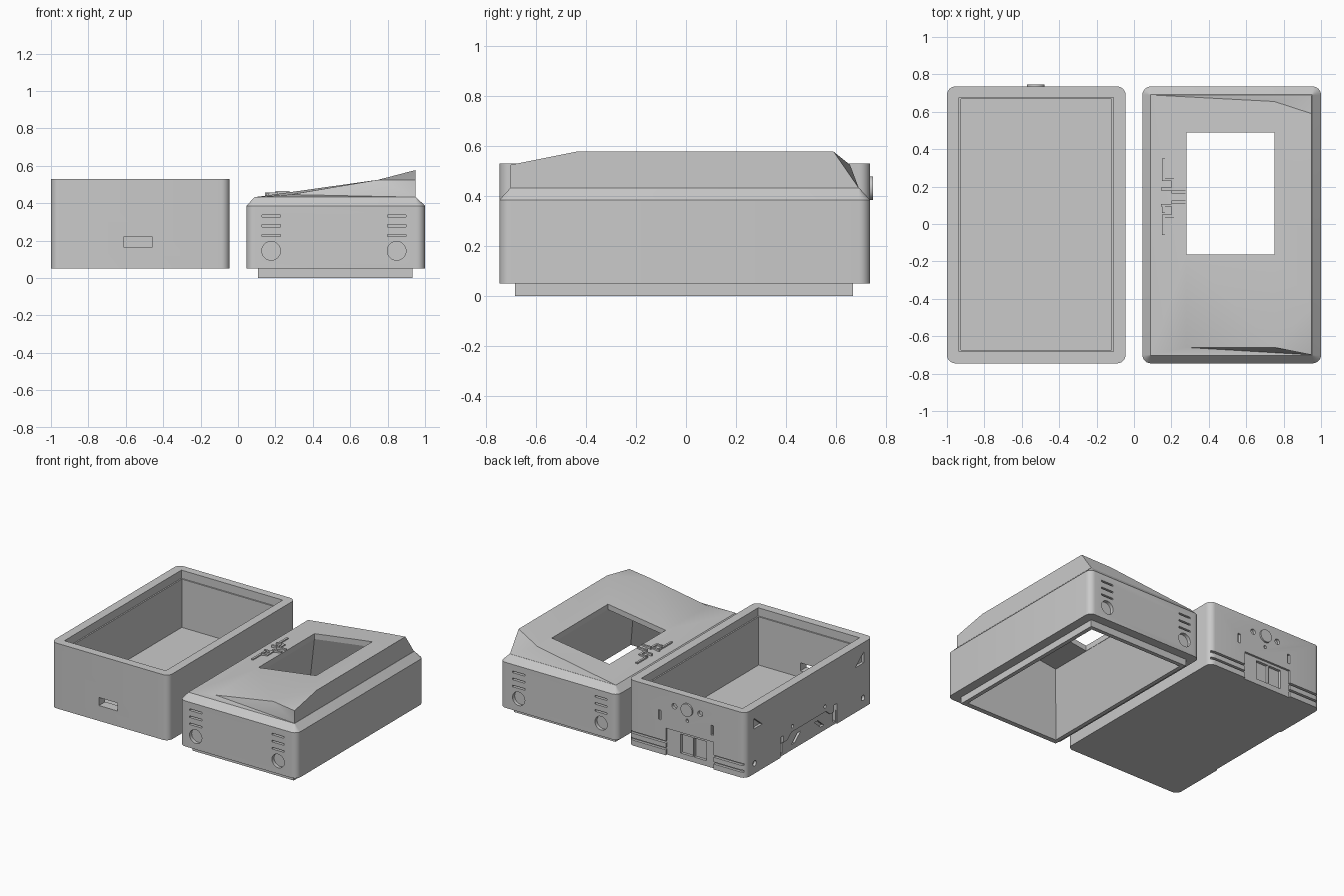
import bpy, bmesh, math
from mathutils import Matrix

if "Cube" in bpy.data.objects:
    bpy.data.objects.remove(bpy.data.objects["Cube"])

COLOUR = (0.59, 0.59, 0.59, 1)
grey = bpy.data.materials.new("plain grey")
grey.use_nodes = True
grey.diffuse_color = COLOUR
grey.node_tree.nodes["Principled BSDF"].inputs["Base Color"].default_value = COLOUR


def make(name, bm):
    bmesh.ops.recalc_face_normals(bm, faces=bm.faces)
    me = bpy.data.meshes.new(name)
    bm.to_mesh(me)
    bm.free()
    me.materials.append(grey)
    ob = bpy.data.objects.new(name, me)
    bpy.context.collection.objects.link(ob)
    return ob


def combine(target, tool, mode="DIFFERENCE"):
    mod = target.modifiers.new("bool", "BOOLEAN")
    mod.operation, mod.solver, mod.object = mode, "EXACT", tool
    bpy.context.view_layer.objects.active = target
    bpy.ops.object.modifier_apply(modifier=mod.name)
    bpy.data.objects.remove(tool)


def rounded(x0, x1, y0, y1, r, seg=6):
    pts = []
    corners = [(x1 - r, y1 - r), (x0 + r, y1 - r), (x0 + r, y0 + r), (x1 - r, y0 + r)]
    for q, (cx, cy) in enumerate(corners):
        for i in range(seg + 1):
            a = (q + i / seg) * math.pi / 2
            pts.append((cx + r * math.cos(a), cy + r * math.sin(a)))
    return pts


def loft(name, layers):
    """Stack outlines given as (points, z) into a closed solid."""
    bm = bmesh.new()
    rings = [[bm.verts.new((x, y, z)) for x, y in pts] for pts, z in layers]
    n = len(rings[0])
    for low, high in zip(rings, rings[1:]):
        for i in range(n):
            j = (i + 1) % n
            bm.faces.new((low[i], low[j], high[j], high[i]))
    bm.faces.new(rings[0][::-1])
    bm.faces.new(rings[-1])
    return make(name, bm)


def block(name, x0, x1, y0, y1, z0, z1):
    pts = [(x0, y0), (x1, y0), (x1, y1), (x0, y1)]
    return loft(name, [(pts, z0), (pts, z1)])


def disc(name, centre, r, depth, axis="Y", sides=32):
    bm = bmesh.new()
    bmesh.ops.create_cone(bm, cap_ends=True, segments=sides, radius1=r, radius2=r, depth=depth)
    turn = Matrix.Rotation(math.pi / 2, 4, "X" if axis == "Y" else "Y")
    bmesh.ops.transform(bm, matrix=Matrix.Translation(centre) @ turn, verts=bm.verts)
    return make(name, bm)


def side_prism(name, yz, x0, x1):
    bm = bmesh.new()
    a, b = [[bm.verts.new((x, y, z)) for y, z in yz] for x in (x0, x1)]
    for i in range(len(yz)):
        j = (i + 1) % len(yz)
        bm.faces.new((a[i], a[j], b[j], b[i]))
    bm.faces.new(a[::-1])
    bm.faces.new(b)
    return make(name, bm)


FRONT, BACK = -0.745, 0.735

# ---- Open box ----
outline = rounded(-1, -0.045, FRONT, BACK, 0.045)
box = loft("open_box", [(outline, 0.05), (outline, 0.53)])
combine(box, block("cavity", -0.925, -0.12, -0.673, 0.667, 0.115, 0.6))
combine(box, block("rim_step", -0.935, -0.11, -0.683, 0.677, 0.47, 0.6))
combine(box, block("front_slot", -0.61, -0.46, -0.8, -0.6, 0.163, 0.222))

# back wall: connector recess, ports, slits, grooves and holes
combine(box, block("connector_recess", -0.74, -0.35, BACK - 0.015, 0.8, 0.0, 0.25))
for x0, x1 in ((-0.56, -0.46), (-0.67, -0.57)):
    combine(box, block("port", x0, x1, BACK - 0.035, 0.8, 0.09, 0.23))
for x in (-0.3, -0.73):
    combine(box, block("slit", x - 0.01, x + 0.01, BACK - 0.02, 0.8, 0.3, 0.37))
for x0, x1 in ((-0.35, -0.06), (-0.98, -0.74)):
    for z in (0.09, 0.14):
        combine(box, block("groove", x0, x1, BACK - 0.02, 0.8, z, z + 0.015))
for x, z, r in ((-0.42, 0.43, 0.02), (-0.63, 0.43, 0.02), (-0.525, 0.35, 0.012)):
    combine(box, disc("hole", (x, BACK, z), r, 0.04))
combine(box, disc("round_boss", (-0.525, BACK, 0.432), 0.047, 0.024), "UNION")

# outer side wall: recess on the lower edge, slanted slots, corner marks
recess = [(0.33, 0.0), (0.33, 0.15), (0.25, 0.15), (0.2, 0.19), (-0.2, 0.19),
          (-0.25, 0.15), (-0.33, 0.15), (-0.33, 0.0)]
combine(box, side_prism("lower_recess", recess, -1.1, -0.99))
for s in (1, -1):
    combine(box, side_prism("corner_mark", [(s * 0.64, 0.46), (s * 0.64, 0.38), (s * 0.54, 0.38)], -1.1, -0.98))
    combine(box, side_prism("slanted_slot", [(s * 0.19, 0.09), (s * 0.15, 0.09), (s * 0.08, 0.15),
                                             (s * 0.12, 0.15)], -1.1, -0.97))
    combine(box, disc("side_hole", (-1, s * 0.63, 0.125), 0.02, 0.04, "X"))
    combine(box, disc("pin_hole", (-1, s * 0.19, 0.23), 0.012, 0.04, "X"))
    y = s * 0.31
    combine(box, block("side_slit", -1.1, -0.97, y - 0.015, y + 0.015, 0.07, 0.2))

# ---- Lid ----
outline = rounded(0.045, 1, FRONT, BACK, 0.045)
lid = loft("lid", [(outline, 0.05), (outline, 0.385),
                   (rounded(0.088, 0.952, -0.702, 0.692, 0.002), 0.432)])
combine(lid, block("lip", 0.108, 0.932, -0.683, 0.667, 0, 0.1), "UNION")


# sloping roof, steeper on its high side, with an uneven front and back end
def roof(x):
    return 0.432 + 0.141 * (x - 0.09) + max(0, x - 0.75) * 0.119


bm = bmesh.new()
corners = [(0.09, -0.7), (0.95, -0.7), (0.95, 0.69), (0.09, 0.69)]
b = [bm.verts.new((x, y, 0.4)) for x, y in corners]
v = [bm.verts.new((x, y, 0.432)) for x, y in corners]
E, B, C, G, W = [bm.verts.new((x, y, roof(x))) for x, y in
                 ((0.75, -0.66), (0.95, -0.44), (0.95, 0.59), (0.75, 0.655), (0.28, -0.163))]
P = bm.verts.new((0.28, -0.66, 0.446))
A = bm.verts.new((0.95, -0.7, 0.525))
for f in ((v[0], P, W), (P, E, W), (v[0], W, E, G, v[3]), (E, B, C, G), (E, A, B), (v[0], v[1], P),
          (P, v[1], E), (v[1], A, E), (v[1], v[2], C, B, A), (v[3], G, v[2]), (G, C, v[2]), b):
    bm.faces.new(f)
for i in range(4):
    j = (i + 1) % 4
    bm.faces.new((b[i], b[j], v[j], v[i]))
combine(lid, make("sloped_roof", bm), "UNION")

# tapered hollow below the roof, then the screen opening
hollow = block("hollow", 0.135, 0.905, -0.65, 0.64, -0.01, 0.4)
for vert in hollow.data.vertices:
    if vert.co.z > 0.1:
        vert.co.x = 0.278 if vert.co.x < 0.5 else 0.752
        vert.co.y = -0.48 if vert.co.y < 0 else 0.492
        vert.co.z = roof(vert.co.x) - 0.04
combine(lid, hollow)
combine(lid, block("opening", 0.28, 0.75, -0.163, 0.49, 0.3, 0.7))

# vents and round recesses on both ends
for wall, y0, y1 in ((FRONT, -0.8, FRONT + 0.025), (BACK, BACK - 0.025, 0.8)):
    for x in (0.177, 0.848):
        combine(lid, disc("round_recess", (x, wall, 0.145), 0.05, 0.05))
        for z in (0.227, 0.279, 0.331):
            combine(lid, block("vent", x - 0.05, x + 0.05, y0, y1, z - 0.006, z + 0.006))

# raised line pattern beside the opening
strips = [(0.15, 0.165, 0.23, 0.35), (0.15, 0.215, 0.23, 0.245), (0.2, 0.215, 0.18, 0.24),
          (0.145, 0.215, 0.18, 0.195), (0.2, 0.275, 0.163, 0.178), (0.2, 0.275, 0.11, 0.125),
          (0.145, 0.205, 0.093, 0.108), (0.15, 0.165, 0.06, 0.1), (0.2, 0.215, 0.04, 0.12),
          (0.165, 0.215, 0.036, 0.05), (0.15, 0.165, -0.06, 0.05)]
for x0, x1, y0, y1 in strips:
    block("raised_line", x0, x1, y0, y1, 0.425, roof(x1) + 0.008)

for ob in bpy.context.scene.objects:
    if ob.type == "MESH":
        bpy.ops.object.select_all(action="DESELECT")
        ob.select_set(True)
        bpy.context.view_layer.objects.active = ob
        bpy.ops.object.shade_smooth_by_angle(angle=math.radians(22))
